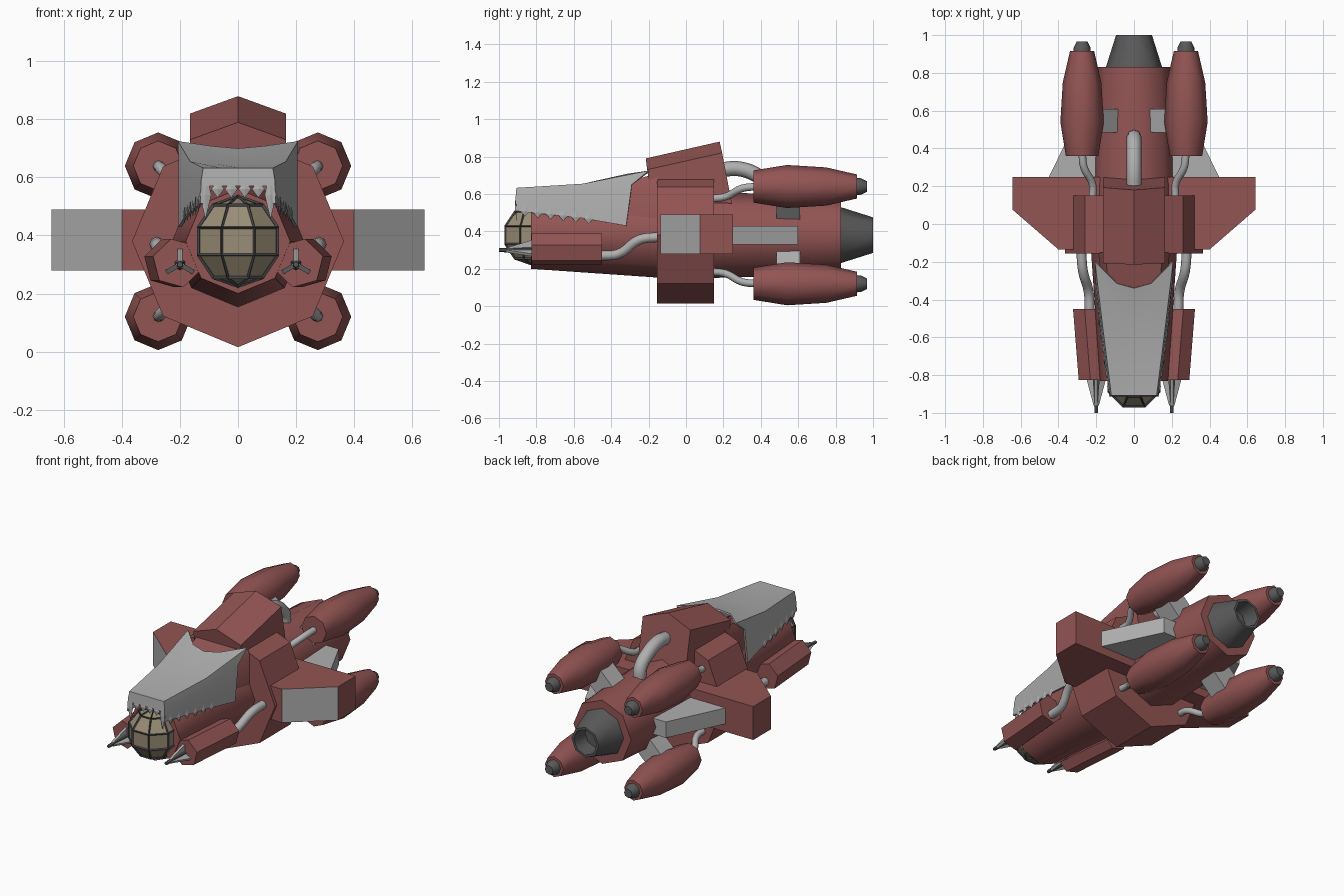
import bpy, bmesh, math
from math import sin, cos, pi, radians
from mathutils import Vector

if "Cube" in bpy.data.objects:
    bpy.data.objects.remove(bpy.data.objects["Cube"])


def material(name, r, g, b):
    m = bpy.data.materials.new(name)
    m.use_nodes = True
    m.diffuse_color = (r, g, b, 1)
    m.node_tree.nodes["Principled BSDF"].inputs["Base Color"].default_value = (r, g, b, 1)
    return m


RED = material("dusty red", 0.29, 0.09, 0.088)
GREY = material("light grey", 0.43, 0.43, 0.43)
DARK = material("dark grey metal", 0.10, 0.10, 0.10)
GLASS = material("tan glass", 0.32, 0.27, 0.18)
FRAME = material("window frame", 0.06, 0.06, 0.065)
CZ = 0.38  # height of the main axis


def finish(obj, smooth):
    bpy.ops.object.select_all(action="DESELECT")
    obj.select_set(True)
    bpy.context.view_layer.objects.active = obj
    bpy.ops.object.convert(target="MESH")
    if smooth:
        bpy.ops.object.shade_smooth_by_angle(angle=radians(smooth))
    return bpy.context.object


def build(name, verts, faces, mat, smooth=0, modify=None):
    mesh = bpy.data.meshes.new(name)
    mesh.from_pydata([tuple(v) for v in verts], [], faces)
    bm = bmesh.new()
    bm.from_mesh(mesh)
    bmesh.ops.recalc_face_normals(bm, faces=bm.faces)
    bm.to_mesh(mesh)
    bm.free()
    mesh.materials.append(mat)
    obj = bpy.data.objects.new(name, mesh)
    bpy.context.collection.objects.link(obj)
    if modify:
        modify(obj)
    return finish(obj, smooth)


def loft(name, rings, mat, smooth=0):
    """Skin a list of closed rings and cap both ends."""
    n = len(rings[0])
    verts = [p for ring in rings for p in ring]
    faces = [(k * n + i, k * n + (i + 1) % n, (k + 1) * n + (i + 1) % n, (k + 1) * n + i)
             for k in range(len(rings) - 1) for i in range(n)]
    faces += [tuple(range(n)), tuple(range(len(verts) - n, len(verts)))]
    return build(name, verts, faces, mat, smooth)


def ring(x, y, z, r, n=8, phase=pi / 2):
    return [(x + r * cos(phase + 2 * pi * i / n), y, z + r * sin(phase + 2 * pi * i / n))
            for i in range(n)]


def turned(name, x, z, profile, mat, smooth=50, n=8):
    return loft(name, [ring(x, y, z, r, n) for y, r in profile], mat, smooth)


def slab(name, outline, z0, z1, mat):
    return loft(name, [[(x, y, z) for x, y in outline] for z in (z0, z1)], mat)


def pipe(name, points, radius, side=1):
    curve = bpy.data.curves.new(name, "CURVE")
    curve.dimensions = "3D"
    curve.bevel_depth = radius
    curve.bevel_resolution = 2
    curve.resolution_u = 5
    spline = curve.splines.new("BEZIER")
    spline.bezier_points.add(len(points) - 1)
    for bp, (x, y, z) in zip(spline.bezier_points, points):
        bp.co = (x * side, y, z)
        bp.handle_left_type = bp.handle_right_type = "AUTO"
    curve.materials.append(GREY)
    obj = bpy.data.objects.new(name, curve)
    bpy.context.collection.objects.link(obj)
    finish(obj, 60)


# Hull, collar and main exhaust
turned("front_hull", 0, CZ, [(-0.83, 0.18), (-0.15, 0.227)], RED)
turned("rear_hull", 0, CZ, [(0.1, 0.23), (0.4, 0.222), (0.83, 0.2)], RED)
turned("collar", 0, CZ, [(-0.155, 0.365), (0.15, 0.365)], RED, 0)
turned("main_exhaust", 0, CZ, [(0.82, 0.152), (1, 0.095), (1, 0.08), (0.9, 0.07)], DARK)

# Tilted dorsal housing with a ridged roof, and the neck in front of it
def house(y, top, dy, base):
    w, eave = 0.165, 0.06
    return [(0, y, top), (w, y + dy * 0.2, top - eave), (w, y + dy, base),
            (-w, y + dy, base), (-w, y + dy * 0.2, top - eave)]


loft("dorsal_housing", [house(-0.215, 0.79, 0.035, 0.56), house(0.18, 0.88, 0.065, 0.55)], RED)


def neck(y, w, top):
    return [(w, y, 0.4), (w, y, top - 0.05), (w * 0.8, y, top),
            (-w * 0.8, y, top), (-w, y, top - 0.05), (-w, y, 0.4)]


loft("neck", [neck(-0.36, 0.165, 0.655), neck(-0.15, 0.19, 0.71)], RED, 50)

# Cockpit ball and its frame
def ball(obj):
    pass


def wire(obj):
    m = obj.modifiers.new("frame", "WIREFRAME")
    m.thickness = 0.014
    m.use_even_offset = False


def cockpit(name, r, mat, modify):
    verts, faces = [(0, -0.83, CZ - r)], []
    for lat in (-54, -18, 18, 54):
        for i in range(8):
            a = pi / 8 + i * pi / 4
            c = r * cos(radians(lat))
            verts.append((c * cos(a), -0.83 + c * sin(a), CZ + r * sin(radians(lat))))
    verts.append((0, -0.83, CZ + r))
    for i in range(8):
        j = (i + 1) % 8
        faces += [(0, 1 + j, 1 + i), (33, 25 + i, 25 + j)]
        faces += [(1 + 8 * k + i, 1 + 8 * k + j, 9 + 8 * k + j, 9 + 8 * k + i) for k in range(3)]
    build(name, verts, faces, mat, 0, modify)


cockpit("cockpit_glass", 0.152, GLASS, ball)
cockpit("cockpit_frame", 0.154, FRAME, wire)

# Nose shield: half sections from lower edge to centre line, front to back
half_sections = [
    [(0.13, -0.915, 0.51), (0.127, -0.91, 0.59), (0.12, -0.905, 0.633), (0.06, -0.905, 0.633), (0, -0.905, 0.633)],
    [(0.18, -0.55, 0.47), (0.173, -0.55, 0.6), (0.165, -0.55, 0.655), (0.08, -0.56, 0.648), (0, -0.57, 0.645)],
    [(0.205, -0.32, 0.43), (0.205, -0.29, 0.65), (0.207, -0.2, 0.725), (0.09, -0.315, 0.708), (0, -0.34, 0.70)],
]
sections = [h + [(-x, y, z) for x, y, z in reversed(h[:-1])] for h in half_sections]
n = len(sections[0])


def thicken(obj):
    m = obj.modifiers.new("thickness", "SOLIDIFY")
    m.thickness = 0.01


build("nose_shield", [p for s in sections for p in s],
      [(k * n + i, k * n + i + 1, (k + 1) * n + i + 1, (k + 1) * n + i)
       for k in range(2) for i in range(n - 1)], GREY, 40, thicken)
loft("shield_brow", [[(-0.125, y, 0.57), (0.125, y, 0.57), (0.12, y + 0.005, 0.632), (-0.12, y + 0.005, 0.632)]
                     for y in (-0.912, -0.9)], GREY)


# Teeth along the brow and both lower edges of the shield
def tooth(name, x, y, z, along_y, r=0.022, h=0.03):
    c = Vector((x, y, z))
    a = Vector((0, r, 0)) if along_y else Vector((r, 0, 0))
    b = Vector((0.006, 0, 0)) if along_y else Vector((0, 0.006, 0))
    up = Vector((0, 0, h))
    verts = [c + up, c + a, c + b, c - a, c - b, c - up]
    faces = [f for i in range(4) for f in ((0, 1 + i, 1 + (i + 1) % 4), (5, 1 + (i + 1) % 4, 1 + i))]
    build(name, verts, faces, GREY)


for i in range(4):
    tooth("brow_tooth", -0.07 + i * 0.0467, -0.908, 0.56, False)
for s in (1, -1):
    tooth("corner_fang", s * 0.112, -0.908, 0.54, False, 0.02, 0.085)
    for i in range(6):
        t = i / 5
        tooth("side_tooth", s * (0.136 + 0.048 * t), -0.86 + 0.34 * t, 0.51 - 0.04 * t, True, 0.026)

# Dorsal pipe
pipe("dorsal_pipe", [(0, 0.19, 0.73), (0, 0.28, 0.735), (0, 0.38, 0.70), (0, 0.45, 0.64), (0, 0.46, 0.56)], 0.04)

for s in (1, -1):
    # Wing with a light leading face, and the tapered plate behind it
    wing = slab("wing", [(s * x, y) for x, y in
                [(0.1, -0.135), (0.4, -0.135), (0.642, 0.075), (0.642, 0.25), (0.1, 0.25)]],
                0.28, 0.49, RED)
    wing.data.materials.append(GREY)
    for f in wing.data.polygons:
        if f.normal.y < -0.3 and abs(f.normal.x) > 0.3:
            f.material_index = 1
    slab("rear_fin", [(s * x, y) for x, y in [(0.1, 0.24), (0.455, 0.24), (0.28, 0.6), (0.1, 0.6)]],
         0.33, 0.43, GREY)

    # Side gun pod, claw muzzle and feed pipe
    loft("gun_pod", [ring(s * x, y, 0.305, 0.086, 6, pi / 2 - s * 0.25)
                     for x, y in ((0.24, -0.45), (0.21, -0.825))], RED)
    turned("gun_barrel", s * 0.2, 0.3, [(-0.82, 0.02), (-0.9, 0.016), (-1, 0.01)], DARK, 50, 6)
    for k in range(3):
        a = pi / 2 + k * 2 * pi / 3
        out, wide = Vector((cos(a), 0, sin(a))), Vector((-sin(a), 0, cos(a))) * 0.008
        base = Vector((s * 0.2, -0.82, 0.3))
        tri = [base, base + out * 0.055, base + out * 0.012 + Vector((0, -0.14, 0)),
               base + Vector((0, -0.14, 0))]
        loft("muzzle_claw", [[p - wide for p in tri], [p + wide for p in tri]], GREY)
    pipe("gun_pipe", [(0.235, -0.46, 0.27), (0.24, -0.36, 0.28), (0.27, -0.25, 0.355), (0.28, -0.14, 0.37)], 0.026, s)

    # Four outer engines with nozzle, strut and feed pipe
    for v in (1, -1):
        ex, ez = s * 0.275, CZ + v * 0.26
        turned("engine", ex, ez, [(0.36, 0.086), (0.54, 0.115), (0.75, 0.102), (0.915, 0.064)], RED)
        turned("engine_nozzle", ex, ez, [(0.91, 0.046), (0.935, 0.044), (0.967, 0.028)], DARK)
        d = Vector((s, 0, v)).normalized()
        w = Vector((-d.z, 0, d.x)) * 0.065
        hub = Vector((0, 0, CZ))
        loft("engine_strut", [[hub + d * t + w * q + Vector((0, y, 0)) for q, y in
                               ((-1, 0.485), (1, 0.485), (1, 0.61), (-1, 0.61))]
                              for t in (0.12, 0.34)], GREY)
        pipe("engine_pipe", [(0.22, 0.13, CZ + v * 0.195), (0.22, 0.21, CZ + v * 0.205),
                             (0.265, 0.3, CZ + v * 0.25), (0.275, 0.38, CZ + v * 0.26)], 0.02, s)
